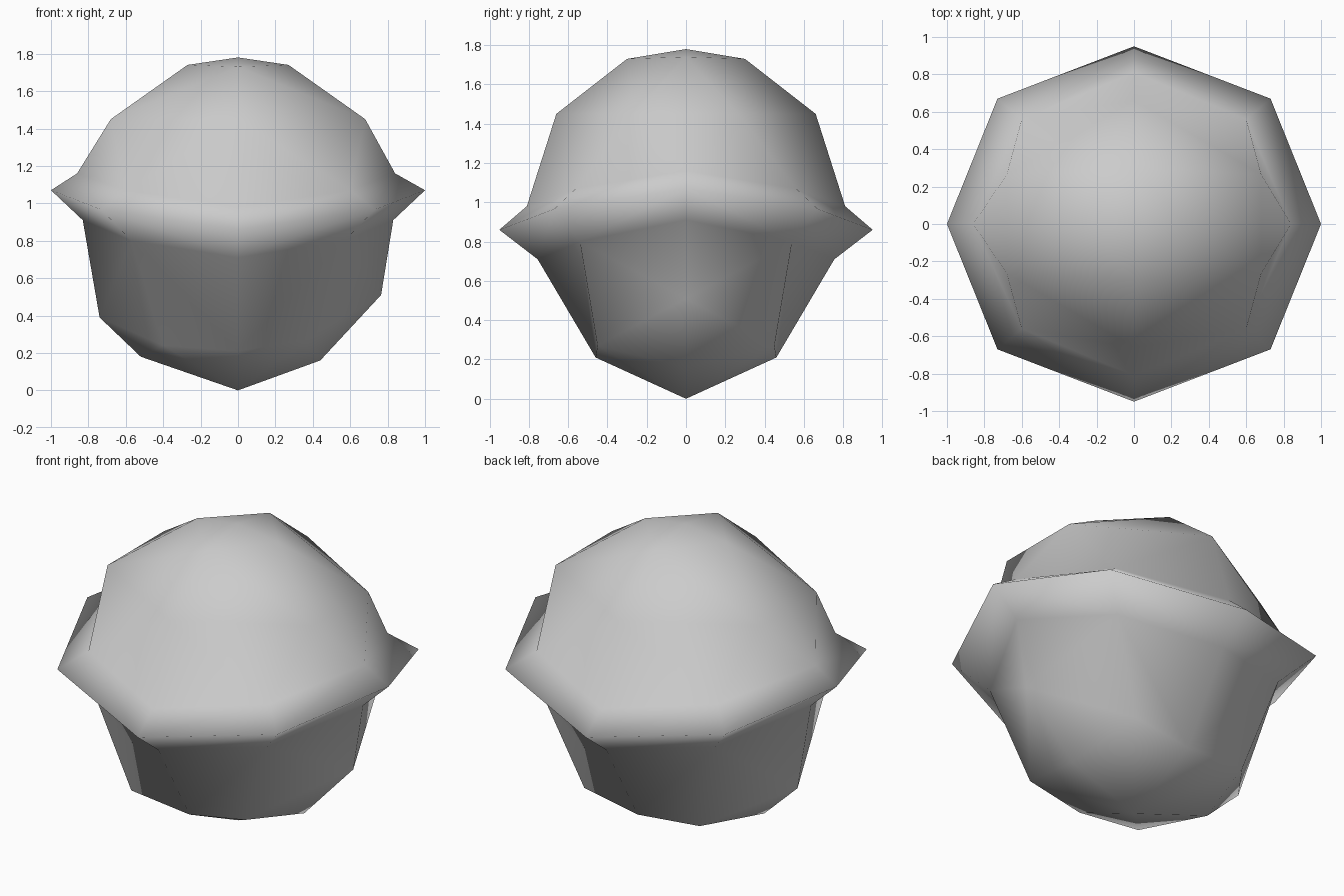
import bpy, bmesh

cube = bpy.data.objects.get("Cube")
if cube:
    bpy.data.objects.remove(cube, do_unlink=True)

grey = bpy.data.materials.new("light_grey")
grey.use_nodes = True
colour = (0.6, 0.6, 0.6, 1)
grey.diffuse_color = colour
grey.node_tree.nodes["Principled BSDF"].inputs["Base Color"].default_value = colour


def quarter(left):
    """Points of one quarter, named by ring and by side, corner or front."""
    return {
        "top": (0, 0, 1.78),
        "cap_s": (.27, 0, 1.74), "cap_f": (0, .3, 1.73),
        "dome_s": (.68, 0, 1.45), "dome_c": (.68, .265, 1.45), "dome_f": (0, .66, 1.45),
        "upper_s": (.84 if left else .86, 0, 1.16), "upper_c": (.6, .56, 1.07), "upper_f": (0, .81, .98),
        "brim_s": (1, 0, 1.07), "brim_c": (.73, .67, .966), "brim_f": (0, .95, .86),
        "lower_s": (.83, 0, .91), "lower_c": (.57, .54, .8), "lower_f": (0, .755, .71),
        "belly_s": (.765, 0, .51) if left else (.74, 0, .39),
        "base_s": (.44, 0, .16) if left else (.52, 0, .18),
        "base_c": (.36, .45, .27) if left else (.4, .44, .24),
        "base_f": (0, .46, .21),
        "tip": (0, 0, 0),
    }


FACES = [
    # domed top
    "top cap_s cap_f", "cap_s dome_s dome_c", "cap_s dome_c cap_f", "cap_f dome_c dome_f",
    "dome_s upper_s dome_c", "dome_c upper_s upper_c", "dome_c upper_c dome_f",
    "dome_f upper_c upper_f",
    # wavy brim
    "upper_s brim_s brim_c upper_c", "upper_c brim_c brim_f upper_f",
    "brim_s lower_s lower_c brim_c", "brim_c lower_c lower_f brim_f",
    # tapering bowl
    "lower_s belly_s lower_c", "lower_c belly_s base_c", "belly_s base_s base_c",
    "lower_c base_c base_f lower_f", "base_s tip base_c", "base_c tip base_f",
]

bm = bmesh.new()
for sx in (1, -1):
    for sy in (1, -1):
        verts = {name: bm.verts.new((x * sx, y * sy, z))
                 for name, (x, y, z) in quarter(sx > 0).items()}
        for face in FACES:
            bm.faces.new([verts[name] for name in face.split()])
bmesh.ops.remove_doubles(bm, verts=bm.verts, dist=0.001)
bmesh.ops.recalc_face_normals(bm, faces=bm.faces)
for face in bm.faces:
    face.smooth = True

mesh = bpy.data.meshes.new("domed_bowl")
bm.to_mesh(mesh)
bm.free()
mesh.materials.append(grey)
bpy.context.collection.objects.link(bpy.data.objects.new("domed_bowl", mesh))
